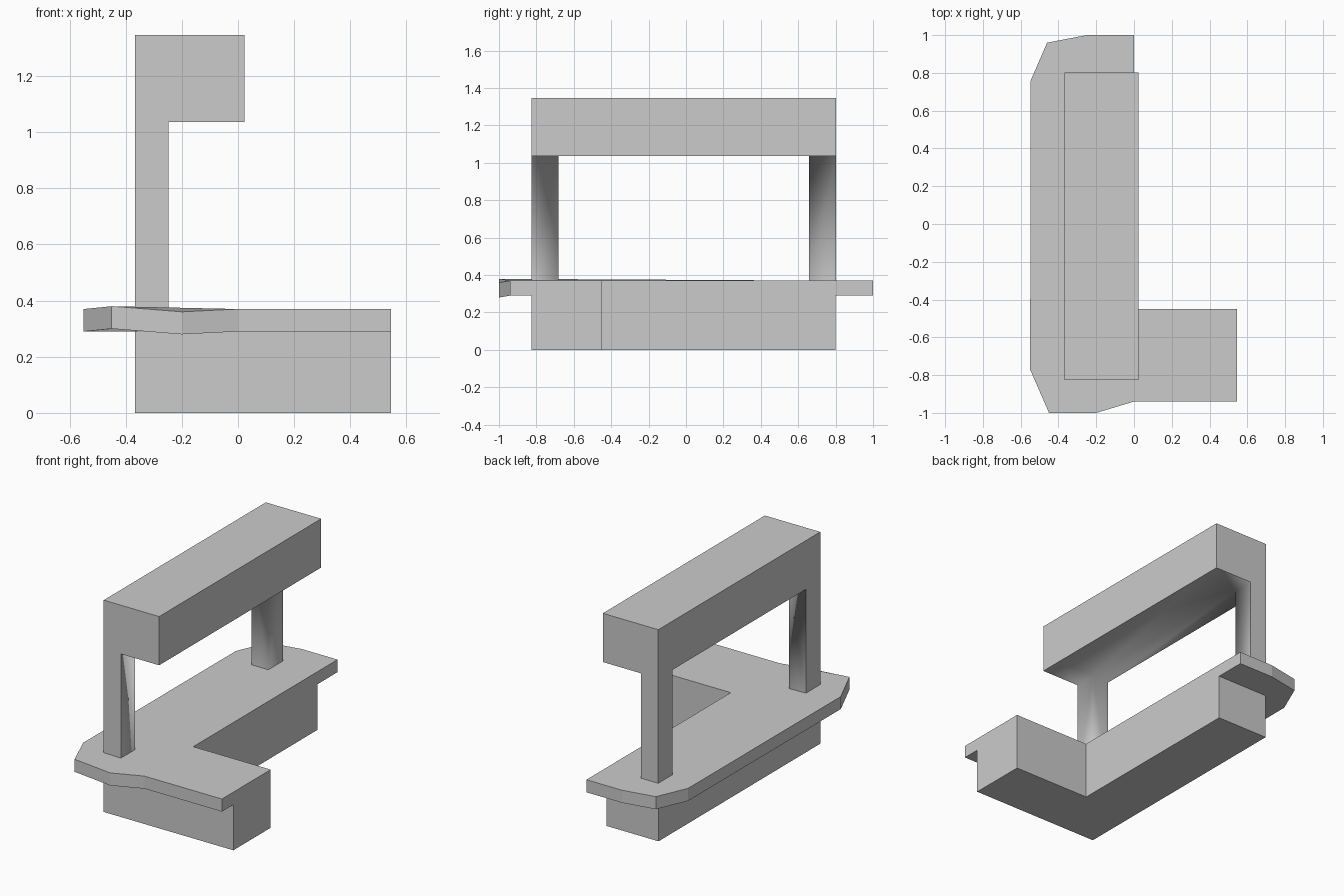
import bpy, bmesh
from mathutils import Vector

if "Cube" in bpy.data.objects:
    bpy.data.objects.remove(bpy.data.objects["Cube"])


def finish(bm, name):
    bmesh.ops.recalc_face_normals(bm, faces=bm.faces)
    mesh = bpy.data.meshes.new(name)
    bm.to_mesh(mesh)
    bm.free()
    obj = bpy.data.objects.new(name, mesh)
    bpy.context.collection.objects.link(obj)
    return obj


def extrude(bm, faces, offset):
    """Extrude faces by offset and return the new cap faces."""
    geom = bmesh.ops.extrude_face_region(bm, geom=faces)["geom"]
    bmesh.ops.translate(bm, vec=Vector(offset),
                        verts=[g for g in geom if isinstance(g, bmesh.types.BMVert)])
    bmesh.ops.delete(bm, geom=[f for f in faces if f.is_valid and f not in geom],
                     context='FACES_ONLY')
    return [g for g in geom if isinstance(g, bmesh.types.BMFace)]


def slab(name, outline, z, height, lift=None):
    """Outline raised into a solid; lift tweaks single corners by index."""
    lift = lift or {}
    bm = bmesh.new()
    low = [bm.verts.new((x, y, z + lift.get(i, 0))) for i, (x, y) in enumerate(outline)]
    high = [bm.verts.new(v.co + Vector((0, 0, height))) for v in low]
    bm.faces.new(low)
    bm.faces.new(high)
    n = len(low)
    for i in range(n):
        j = (i + 1) % n
        bm.faces.new((low[i], low[j], high[j], high[i]))
    return finish(bm, name)


# L-shaped base
slab("counter_base", [(-0.367, -0.825), (0.545, -0.825), (0.545, -0.45), (0, -0.45),
                      (0, 0.8), (-0.367, 0.8)], 0, 0.292)

# Overhanging worktop with clipped, slightly uneven corners
slab("countertop", [(0, 1), (-0.25, 1), (-0.46, 0.96), (-0.547, 0.76), (-0.55, -0.77),
                    (-0.45, -1), (-0.2, -1), (0, -0.94), (0.545, -0.94),
                    (0.545, -0.45), (0, -0.45)], 0.29, 0.08, {5: 0.01, 6: -0.01})

# Overhead frame: two posts carrying a deep canopy
ys = [-0.825, -0.682, 0.658, 0.803]
zs = [0.355, 1.037, 1.347]
bm = bmesh.new()
grid = [[bm.verts.new((-0.367, y, z)) for z in zs] for y in ys]


def cell(i, j):
    return bm.faces.new((grid[i][j], grid[i + 1][j], grid[i + 1][j + 1], grid[i][j + 1]))


cells = [cell(0, 0), cell(2, 0), cell(0, 1), cell(1, 1), cell(2, 1)]
# keep the back wall, extrude a copy forward to the post depth, then the canopy further
back = bmesh.ops.duplicate(bm, geom=cells)
caps = extrude(bm, cells, (0.12, 0, 0))
extrude(bm, [f for f in caps if f.calc_center_median().z > 1.04], (0.27, 0, 0))
bmesh.ops.remove_doubles(bm, verts=bm.verts, dist=0.0001)
bmesh.ops.recalc_face_normals(bm, faces=bm.faces)
# soft shading only around the serving opening
for f in bm.faces:
    c, n = f.calc_center_median(), f.normal
    inner = abs(n.y) > 0.9 and abs(c.y) < 0.7
    post_front = n.x > 0.9 and c.z < 1
    underside = n.z < -0.9 and c.z > 1
    f.smooth = inner or post_front or underside
finish(bm, "canopy_frame")
